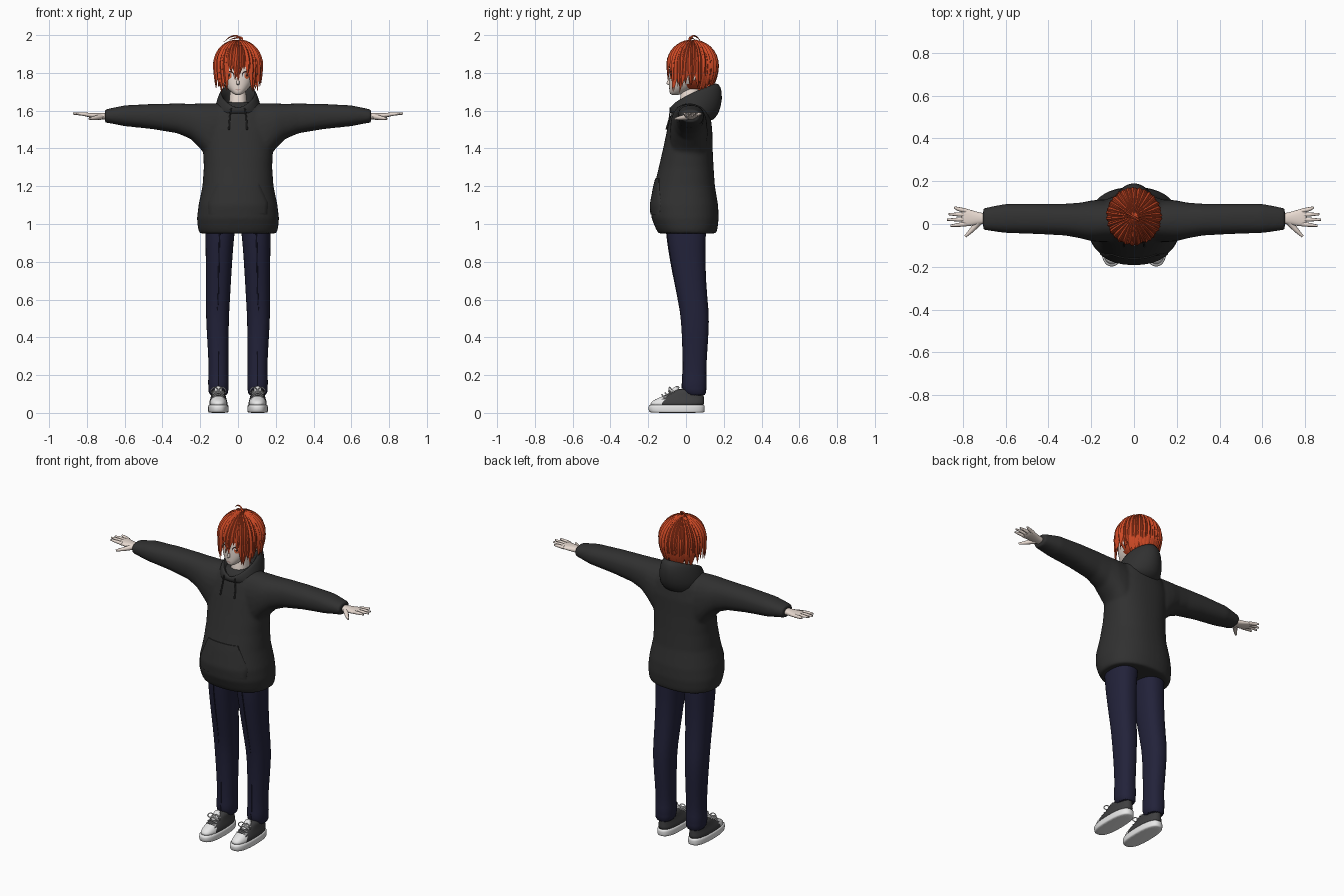
import bpy, bmesh, math, random
from mathutils import Vector
from mathutils.bvhtree import BVHTree

random.seed(4)
cube = bpy.data.objects.get("Cube")
if cube:
    bpy.data.objects.remove(cube, do_unlink=True)


def material(name, *rgb):
    m = bpy.data.materials.new(name)
    m.use_nodes = True
    m.diffuse_color = (*rgb, 1)
    bsdf = m.node_tree.nodes["Principled BSDF"]
    bsdf.inputs["Base Color"].default_value = (*rgb, 1)
    bsdf.inputs["Roughness"].default_value = 0.8
    return m


HAIR = material("orange red hair", .60, .065, .018)
SKIN = material("pale skin", .83, .72, .65)
CLOTH = material("charcoal cloth", .03, .03, .03)
DENIM = material("navy denim", .016, .016, .042)
WHITE = material("white rubber", .80, .80, .80)
CANVAS = material("grey canvas", .05, .05, .052)
DARK = material("dark lash", .03, .012, .01)
IRIS = material("orange iris", .65, .12, .04)
LIP = material("soft lip", .45, .22, .19)


def skin(name, tubes, mats, sub=1, caps=True):
    """Join rings of points into one mesh; each tube is a list of rings."""
    bm = bmesh.new()
    for rings in tubes:
        vs = [[bm.verts.new(p) for p in r] for r in rings]
        n = len(vs[0])
        for a, b in zip(vs, vs[1:]):
            for i in range(n):
                bm.faces.new((a[i], a[(i + 1) % n], b[(i + 1) % n], b[i]))
        bm.faces.new(vs[0])
        if caps:
            bm.faces.new(vs[-1])
    bmesh.ops.recalc_face_normals(bm, faces=bm.faces)
    if not caps and sum(f.normal.y for f in bm.faces) > 0:
        bmesh.ops.reverse_faces(bm, faces=bm.faces)
    for f in bm.faces:
        f.smooth = True
    me = bpy.data.meshes.new(name)
    bm.to_mesh(me)
    bm.free()
    for m in mats:
        me.materials.append(m)
    me.set_sharp_from_angle(angle=math.radians(60))
    ob = bpy.data.objects.new(name, me)
    bpy.context.collection.objects.link(ob)
    if sub:
        ob.modifiers.new("smooth", "SUBSURF").levels = sub
        ob.modifiers["smooth"].render_levels = sub
    return ob


def rings(axis, rows, side=1, power=2.3, seg=24):
    """Rounded cross-sections: (position, a_min, a_max, b_min, b_max)."""
    out = []
    for pos, a0, a1, b0, b1 in rows:
        ring = []
        for i in range(seg):
            t = 2 * math.pi * i / seg
            c, s = math.cos(t), math.sin(t)
            a = (a0 + a1) / 2 + (a1 - a0) / 2 * math.copysign(abs(c) ** (2 / power), c)
            b = (b0 + b1) / 2 + (b1 - b0) / 2 * math.copysign(abs(s) ** (2 / power), s)
            ring.append((side * a, b, pos) if axis == "z" else (side * pos, a, b))
        out.append(ring)
    return out


def centred(rows):
    return [(z, -w, w, f, b) for z, w, f, b in rows]


def tube(name, pts, radii, mat, side=1):
    cu = bpy.data.curves.new(name, "CURVE")
    cu.dimensions = "3D"
    cu.bevel_depth, cu.bevel_resolution, cu.resolution_u = 1, 2, 6
    cu.use_fill_caps = True
    sp = cu.splines.new("BEZIER")
    sp.bezier_points.add(len(pts) - 1)
    for bp, p, r in zip(sp.bezier_points, pts, radii):
        bp.co = (p[0] * side, p[1], p[2])
        bp.radius = r
        bp.handle_left_type = bp.handle_right_type = "AUTO"
    cu.materials.append(mat)
    ob = bpy.data.objects.new(name, cu)
    bpy.context.collection.objects.link(ob)


def front_of(ob):
    bpy.context.view_layer.update()
    tree = BVHTree.FromObject(ob, bpy.context.evaluated_depsgraph_get())

    def y_at(x, z):
        hit = tree.ray_cast(Vector((x, -1, z)), Vector((0, 1, 0)))[0]
        return hit.y if hit else 0
    return y_at


def plate(name, outline, y_at, lift, mat, edge=None, steps=6):
    """Thin panel draped over the front of a surface."""
    cx = sum(p[0] for p in outline) / len(outline)
    cz = sum(p[1] for p in outline) / len(outline)
    rs = []
    for k in [.02] + [i / steps for i in range(1, steps + 1)]:
        pts = [(cx + (x - cx) * k, cz + (z - cz) * k) for x, z in outline]
        rs.append([(x, y_at(x, z) - lift, z) for x, z in pts])
    if edge is not None:
        rs.append([(x, y_at(x, z) - edge, z) for x, z in outline])
    return skin(name, [rs], [mat], sub=0, caps=False)


def oval(cx, cz, rx, rz, n=24):
    return [(cx + rx * math.cos(2 * math.pi * i / n), cz + rz * math.sin(2 * math.pi * i / n)) for i in range(n)]


# Hoodie body and sleeves, fused into one soft surface
body = rings("z", centred([
    (.95, .203, -.145, .16), (.975, .212, -.16, .167), (1.03, .217, -.182, .173), (1.1, .209, -.188, .17),
    (1.2, .188, -.169, .153), (1.3, .181, -.144, .146), (1.4, .185, -.121, .141), (1.5, .19, -.1, .139),
    (1.57, .17, -.082, .13), (1.62, .13, -.065, .12), (1.645, .09, -.04, .1)]), seg=40)
sleeve = [(.05, -.08, .11, 1.3, 1.637), (.15, -.085, .115, 1.33, 1.64), (.2, -.08, .11, 1.4, 1.638),
          (.25, -.067, .1, 1.45, 1.637), (.32, -.054, .095, 1.48, 1.638), (.45, -.047, .095, 1.502, 1.636),
          (.6, -.042, .094, 1.518, 1.628), (.66, -.034, .083, 1.53, 1.616), (.705, -.027, .073, 1.537, 1.606)]
hoodie = skin("hoodie", [body, rings("x", sleeve), rings("x", sleeve, -1)], [CLOTH], sub=0)
fuse = hoodie.modifiers.new("fuse", "REMESH")
fuse.mode, fuse.voxel_size, fuse.use_smooth_shade = "VOXEL", .009, True
soft = hoodie.modifiers.new("soften", "SMOOTH")
soft.factor, soft.iterations = .5, 6

# Lowered hood: tilted rings that run up the outside, over the rim and down inside
hood = []
for rx, yf, yb, zf, zb in [
        (.125, -.06, .125, 1.57, 1.53), (.14, -.088, .175, 1.59, 1.575), (.13, -.09, .195, 1.605, 1.665),
        (.112, -.086, .187, 1.613, 1.73), (.098, -.078, .158, 1.615, 1.755), (.082, -.06, .125, 1.6, 1.715),
        (.066, -.04, .1, 1.575, 1.61)]:
    ring = []
    for i in range(32):
        t = 2 * math.pi * i / 32
        back = (1 - math.cos(t)) / 2
        rise = abs(math.sin(t / 2)) ** 1.25
        ring.append((rx * math.sin(t) * (1 - .2 * back), yf + (yb - yf) * back, zf + (zb - zf) * rise))
    hood.append(ring)
skin("hood", [hood], [CLOTH])

# Front pocket and drawstrings
chest = front_of(hoodie)
corners = [(-.155, 1.05), (.155, 1.05), (.16, 1.11), (.1, 1.24), (-.1, 1.24), (-.16, 1.11)]
edge_pts = [tuple(a[k] + (b[k] - a[k]) * j / 8 for k in (0, 1))
            for a, b in zip(corners, corners[1:] + corners[:1]) for j in range(8)]
plate("front_pocket", edge_pts, chest, .005, CLOTH, edge=-.004, steps=8)
for s, side in ((1, "left"), (-1, "right")):
    path = [(.036, -.084, 1.615)] + [(x, chest(s * x, z) - .007, z) for x, z in ((.043, 1.57), (.048, 1.5))]
    tube(side + "_drawstring", path, (.004, .004, .005), CLOTH, s)

# Head, nose and neck
head = skin("head", [rings("z", centred([
    (1.682, .014, -.08, -.04), (1.695, .034, -.088, 0), (1.72, .06, -.09, .05), (1.75, .081, -.09, .09),
    (1.79, .094, -.088, .12), (1.84, .1, -.088, .135), (1.89, .092, -.07, .13), (1.94, .05, -.03, .09)]),
    power=2.2)], [SKIN])
skin("nose", [rings("z", centred([(1.734, .004, -.09, -.07), (1.741, .01, -.108, -.07),
                                  (1.755, .007, -.1, -.07), (1.78, .004, -.088, -.07)]), seg=12)], [SKIN])
skin("neck", [rings("z", centred([(1.55, .075, -.058, .09), (1.6, .058, -.05, .085), (1.64, .045, -.03, .075),
                                  (1.74, .045, -.03, .075)]))], [SKIN])

# Face details
face = front_of(head)
plate("mouth", oval(0, 1.71, .013, .002), face, .002, LIP)
for s, side in ((1, "left"), (-1, "right")):
    x, z = s * .047, 1.786
    plate(side + "_lash", oval(x, z + .004, .027, .021), face, .001, DARK)
    plate(side + "_eye_white", oval(x, z - .001, .024, .019), face, .002, WHITE)
    plate(side + "_iris", oval(x, z, .014, .018), face, .003, IRIS)
    plate(side + "_pupil", oval(x, z + .003, .006, .009), face, .004, DARK)
    plate(side + "_glint", oval(x - .005, z + .008, .004, .004, 10), face, .005, WHITE)
    skin(side + "_ear", [rings("x", [(.085, .02, .05, 1.76, 1.81), (.103, .02, .056, 1.755, 1.815),
                                     (.112, .03, .055, 1.765, 1.81)], s, seg=12)], [SKIN])

# Hair cap, open over the face
bm = bmesh.new()
bmesh.ops.create_uvsphere(bm, u_segments=32, v_segments=24, radius=1)
for v in bm.verts:
    v.co = (v.co.x * .121, .035 + v.co.y * .128, 1.835 + v.co.z * .131)
gone = [f for f in bm.faces if f.calc_center_median().z < (1.83 if f.calc_center_median().y < .01 else 1.715)]
bmesh.ops.delete(bm, geom=gone, context="FACES")
for f in bm.faces:
    f.smooth = True
mesh = bpy.data.meshes.new("hair_cap")
bm.to_mesh(mesh)
bm.free()
mesh.materials.append(HAIR)
bpy.context.collection.objects.link(bpy.data.objects.new("hair_cap", mesh))


def lock(angle, end_z, width, drift, scale, tuck):
    """Tapered strand from the crown, over the skull and down to end_z."""
    length = math.pi / 2 + (1.835 - end_z) / .135
    pts = []
    for i in range(13):
        u = i / 12
        a = .12 + (length - .12) * u
        over = max(0, a - math.pi / 2)
        r = scale * (math.sin(a) if over == 0 else 1 - tuck * over * over)
        z = 1.835 + (.135 * scale * math.cos(a) if over == 0 else -.135 * over)
        f = angle + drift * u * u
        pts.append((Vector((.124 * r * math.sin(f), .035 - .131 * r * math.cos(f), z)), f, u, math.sin(min(a, math.pi / 2))))
    out = []
    for p, f, u, spread in pts:
        taper = max(.03, 1 - max(0, (u - .58) / .42) ** 1.6)
        w = width * taper * (.15 + .85 * spread)
        side = Vector((math.cos(f), math.sin(f), 0)) * w
        radial = Vector((math.sin(f), -math.cos(f), .5)) * .007 * taper
        out.append([p + side - radial, p + radial, p - side - radial, p - radial * 1.4])
    return out


# Layered strands: short fringe, long side locks, tucked nape
locks = []
for layer in range(2):
    for i in range(30):
        a = 2 * math.pi * (i + layer / 2) / 30
        off = min(a, 2 * math.pi - a)
        end, tuck = (1.805, .0) if off < .62 else (1.715, .0) if off < 1.2 else (1.735, .08) if off < 1.9 else (1.70, .28)
        if off < .12:
            end = 1.775
        locks.append(lock(a, end + random.uniform(-.02, .015), .02, random.uniform(-.16, .16),
                          1.01 - .025 * layer + random.uniform(0, .015), tuck))
skin("hair_locks", locks, [HAIR], sub=0)
tube("stray_hair_long", [(.015, .02, 1.962), (.005, .03, 1.99), (-.03, .05, 1.994), (-.075, .08, 1.965)],
     (.005, .005, .004, .001), HAIR)
tube("stray_hair_short", [(.02, .015, 1.962), (.02, .02, 1.985), (-.01, .03, 1.985), (-.045, .05, 1.975)],
     (.005, .005, .004, .001), HAIR)

for s, side in ((1, "left"), (-1, "right")):
    # Hand with spread fingers
    skin(side + "_palm", [rings("x", [(.68, 0, .05, 1.55, 1.59), (.72, 0, .053, 1.553, 1.588), (.76, -.01, .066, 1.559, 1.588),
                                      (.79, -.012, .074, 1.565, 1.589), (.81, -.006, .07, 1.57, 1.588)], s, seg=16)], [SKIN])
    for name, y, tip_x, tip_y in (("index", 0, .858, -.008), ("middle", .022, .873, .02),
                                  ("ring", .043, .866, .046), ("little", .062, .84, .078)):
        tube(side + "_" + name + "_finger", [(.785, y, 1.577), (.82, (y + tip_y) / 2, 1.582), (tip_x, tip_y, 1.584)],
             (.011, .0095, .005), SKIN, s)
    tube(side + "_thumb", [(.725, .01, 1.568), (.755, -.025, 1.562), (.788, -.058, 1.557)], (.016, .012, .006), SKIN, s)

    # Trouser leg with front crease
    leg = [(.085, .05, .157, -.002, .112), (.13, .051, .156, -.022, .106), (.165, .047, .16, -.02, .112),
           (.2, .052, .155, -.018, .106), (.3, .05, .157, -.017, .111), (.5, .049, .171, -.026, .126),
           (.6, .042, .169, -.042, .113), (.8, .031, .171, -.081, .101), (.95, .02, .173, -.103, .106),
           (1.05, 0, .172, -.11, .11)]
    skin(side + "_trouser_leg", [rings("z", leg, s)], [DENIM])
    tube(side + "_trouser_crease", [((r[1] + r[2]) / 2, r[3] + .001, r[0]) for r in leg[1:]],
         [.003] * len(leg), DENIM, s)

    # Shoe: sole, canvas upper with white toe, tongue and laces
    skin(side + "_sole", [rings("z", [(0, .053, .155, -.188, .095), (.004, .05, .158, -.195, .099), (.02, .049, .159, -.201, .101),
                                      (.04, .05, .158, -.199, .1), (.045, .055, .153, -.19, .096)], s, 2.6)], [WHITE])
    upper = skin(side + "_shoe_upper", [rings("z", [
        (.03, .053, .155, -.197, .098), (.055, .055, .153, -.19, .097), (.072, .06, .148, -.165, .096),
        (.085, .064, .144, -.13, .095), (.105, .068, .141, -.09, .094), (.13, .07, .139, -.05, .09)], s, 2.5)],
        [CANVAS, WHITE])
    for p in upper.data.polygons:
        p.material_index = int(p.center.y < -.125 and p.center.z < .1)
    skin(side + "_tongue", [rings("z", [(.08, .085, .123, -.118, -.06), (.11, .082, .126, -.088, -.04),
                                        (.145, .083, .125, -.058, -.03)], s, seg=16)], [WHITE])
    for k in range(4):
        y, z = -.125 + .018 * k, .094 + .009 * k
        tube(side + "_lace_%d" % k, [(.075, y + .008, z - .012), (.104, y - .003, z + .003), (.133, y + .008, z - .012)],
             [.0035] * 3, WHITE, s)
    for d in (-1, 1):
        tube(side + "_bow_%d" % d, [(.104, -.075, .122), (.104 + d * .022, -.088, .135), (.104 + d * .038, -.085, .108),
                                    (.104, -.078, .12)], [.003] * 4, WHITE, s)
